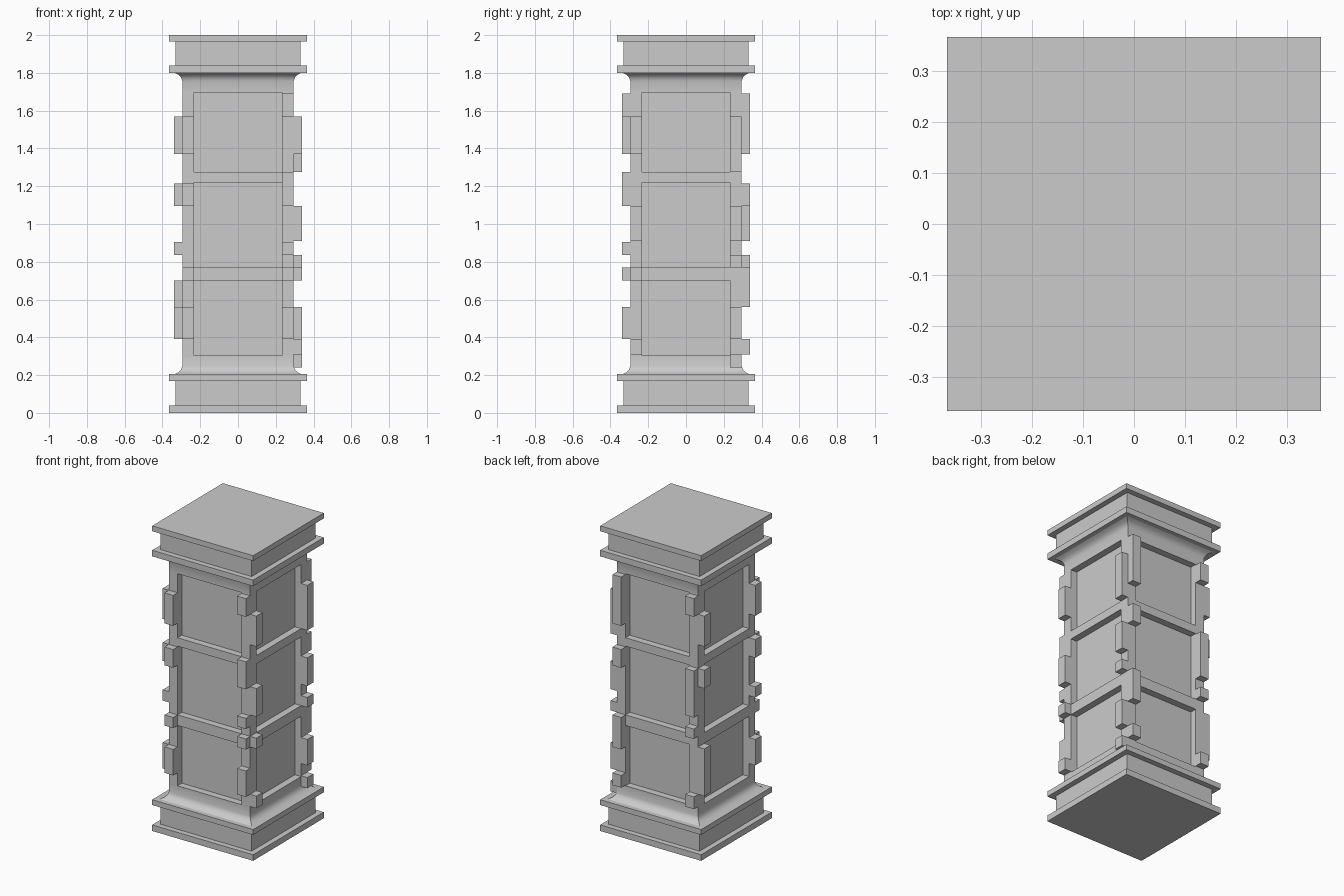
import bpy, bmesh
from math import radians
from mathutils import Matrix

if "Cube" in bpy.data.objects:
    bpy.data.objects.remove(bpy.data.objects["Cube"])

SHAFT, PANEL, RECESS, PROUD = 0.295, 0.232, 0.045, 0.34


def make_object(name, bm, smooth=False):
    bmesh.ops.recalc_face_normals(bm, faces=bm.faces[:])
    me = bpy.data.meshes.new(name)
    bm.to_mesh(me)
    bm.free()
    if smooth:
        me.shade_smooth()
        me.set_sharp_from_angle(angle=radians(32))
    ob = bpy.data.objects.new(name, me)
    bpy.context.collection.objects.link(ob)
    return ob


def square_ring(h, inner):
    """Square outline with each side split into the given columns."""
    pts = []
    for k in range(4):
        rot = Matrix.Rotation(radians(90 * k), 2)
        pts += [rot @ Matrix.Identity(2).col[0] * u + rot @ Matrix.Identity(2).col[1] * -h
                for u in (-h, *inner)]
    return pts


def loft(profile, inner=()):
    bm = bmesh.new()
    rings = [[bm.verts.new((p.x, p.y, z)) for p in square_ring(h, inner)]
             for h, z in profile]
    n = len(rings[0])
    grid = []
    for a, b in zip(rings, rings[1:]):
        grid.append([bm.faces.new((a[i], a[(i + 1) % n], b[(i + 1) % n], b[i]))
                     for i in range(n)])
    bm.faces.new(rings[0][::-1])
    bm.faces.new(rings[-1])
    return bm, grid


# Plinth and capital: square slabs with a narrower neck between two flanges
for name, zs in (("plinth", (0, 0.04, 0.17, 0.205)),
                 ("capital", (1.80, 1.84, 1.965, 2.0))):
    F, N = 0.366, 0.33
    bm, _ = loft([(F, zs[0]), (F, zs[1]), (N, zs[1]), (N, zs[2]), (F, zs[2]), (F, zs[3])])
    make_object(name, bm)

# Shaft: flared coves at both ends, three recessed panels on each side
panels = [(0.305, 0.70), (0.77, 1.22), (1.275, 1.695)]
cove = [(0.335, 0.0), (0.315, 0.01), (0.302, 0.024), (SHAFT, 0.042)]
profile = [(h, 0.205 + d) for h, d in cove]
panel_rows = []
for lo, hi in panels:
    panel_rows.append(len(profile))
    profile += [(SHAFT, lo), (SHAFT, hi)]
profile += [(h, 1.80 - d) for h, d in reversed(cove)]
bm, grid = loft(profile, (-PANEL, PANEL))
bm.normal_update()
for row in panel_rows:
    for k in range(4):
        face = grid[row][3 * k + 1]
        shift = face.normal * -RECESS
        ext = bmesh.ops.extrude_discrete_faces(bm, faces=[face])["faces"][0]
        bmesh.ops.translate(bm, verts=ext.verts[:], vec=shift)
make_object("shaft", bm, smooth=True)

# Raised corner blocks: height ranges at the left and right edge of each side
blocks = {
    "front": ([(1.37, 1.57), (1.095, 1.215), (0.70, 0.77), (0.39, 0.56)],
              [(1.57, 1.69), (1.095, 1.275), (0.835, 0.905), (0.70, 0.77), (0.39, 0.56)]),
    "right": ([(1.37, 1.57), (0.91, 1.095), (0.70, 0.77), (0.31, 0.39)],
              [(1.275, 1.57), (0.91, 1.095), (0.77, 0.835), (0.39, 0.56), (0.24, 0.31)]),
    "back": ([(1.37, 1.69), (1.095, 1.215), (0.56, 0.77), (0.31, 0.39)],
             [(1.57, 1.69), (0.91, 1.215), (0.77, 0.835), (0.31, 0.39)]),
    "left": ([(1.37, 1.57), (1.095, 1.215), (0.39, 0.70)],
             [(1.37, 1.57), (1.095, 1.215), (0.835, 0.905), (0.39, 0.56)]),
}
for k, (side, edges) in enumerate(blocks.items()):
    bm = bmesh.new()
    turn = Matrix.Rotation(radians(90 * k), 4, 'Z')
    for sign, spans in zip((-1, 1), edges):
        for lo, hi in spans:
            place = Matrix.Translation((sign * (PANEL + SHAFT) / 2,
                                        -(SHAFT + PROUD) / 2, (lo + hi) / 2))
            size = Matrix.Diagonal((SHAFT - PANEL, PROUD - SHAFT, hi - lo, 1))
            bmesh.ops.create_cube(bm, size=1, matrix=turn @ place @ size)
    make_object(side + "_corner_blocks", bm)
